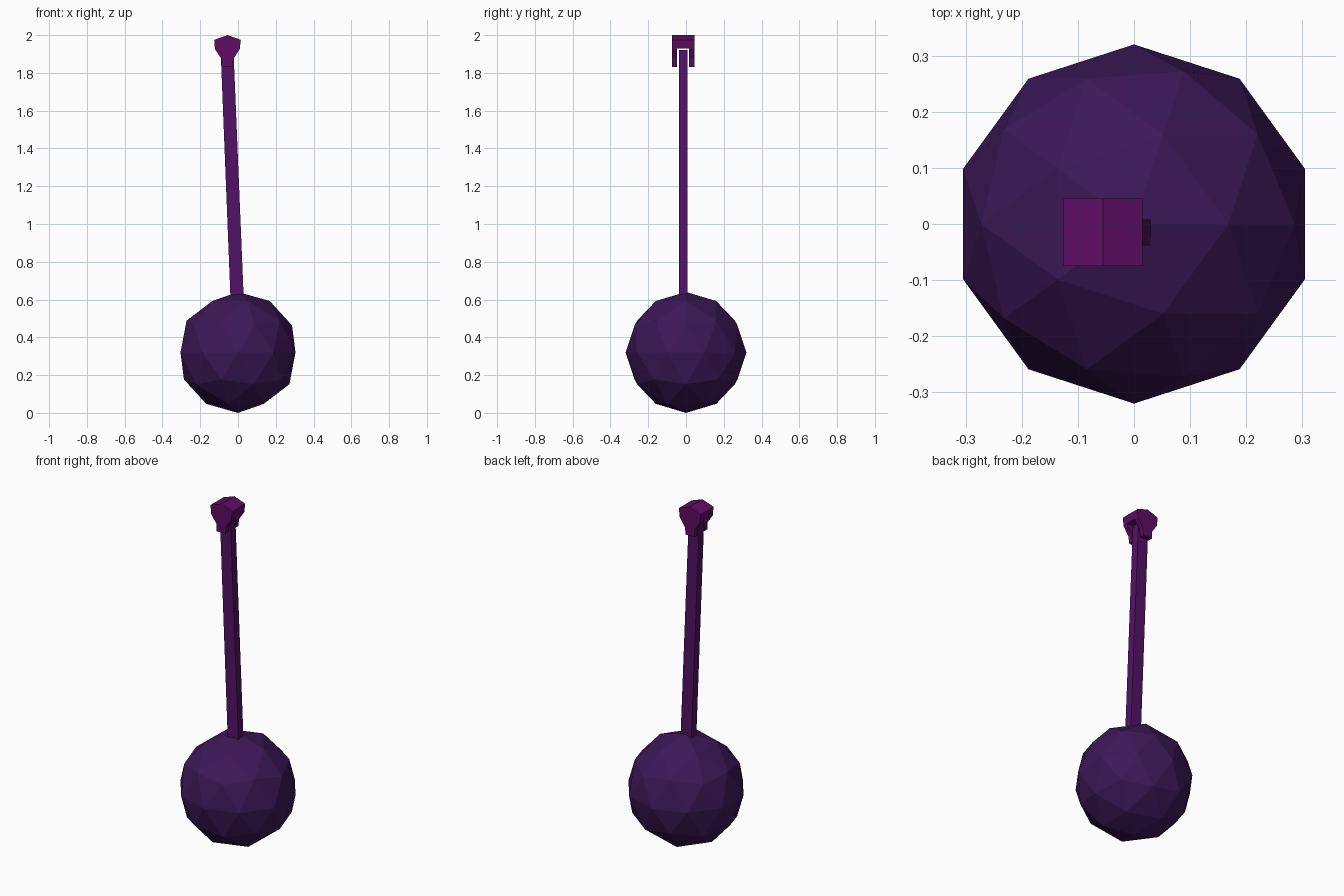
import bpy, bmesh
from mathutils import Vector

if "Cube" in bpy.data.objects:
    bpy.data.objects.remove(bpy.data.objects["Cube"])


def paint(obj, rgb):
    mat = bpy.data.materials.new(obj.name + "_paint")
    mat.diffuse_color = (*rgb, 1)
    mat.use_nodes = True
    mat.node_tree.nodes["Principled BSDF"].inputs["Base Color"].default_value = mat.diffuse_color
    obj.data.materials.append(mat)


def prism(name, profile, y0, y1):
    """Extrude an x-z outline from y0 to y1."""
    bm = bmesh.new()
    face = bm.faces.new([bm.verts.new((x, y0, z)) for x, z in profile])
    ext = bmesh.ops.extrude_face_region(bm, geom=[face])["geom"]
    bmesh.ops.translate(bm, vec=Vector((0, y1 - y0, 0)),
                        verts=[v for v in ext if isinstance(v, bmesh.types.BMVert)])
    bmesh.ops.recalc_face_normals(bm, faces=bm.faces)
    mesh = bpy.data.meshes.new(name)
    bm.to_mesh(mesh)
    bm.free()
    obj = bpy.data.objects.new(name, mesh)
    bpy.context.collection.objects.link(obj)
    return obj


# Faceted ball
bpy.ops.mesh.primitive_ico_sphere_add(subdivisions=2, radius=0.32, location=(0, 0, 0.32))
ball = bpy.context.object
ball.name = "ball"
paint(ball, (0.045, 0.009, 0.095))

# Leaning square handle, sunk slightly into the ball
handle = prism("handle", [(-0.04, 0.61), (0.03, 0.612), (-0.024, 1.922), (-0.092, 1.92)],
               -0.038, 0.008)
paint(handle, (0.085, 0.006, 0.13))

# Forked cap on the end of the handle
cap = prism("cap", [(-0.055, 2.0), (-0.126, 1.975), (-0.122, 1.925), (-0.088, 1.875),
                    (-0.086, 1.832), (-0.03, 1.832), (-0.024, 1.875), (0.009, 1.925),
                    (0.015, 1.975)], -0.075, 0.045)
paint(cap, (0.115, 0.004, 0.125))

# Slot that receives the handle
slot = prism("slot_cutter", [(-0.2, 1.7), (0.1, 1.7), (0.1, 1.93), (-0.2, 1.93)],
             -0.047, 0.017)
slot.hide_render = True
slot.hide_viewport = True
cut = cap.modifiers.new("slot", "BOOLEAN")
cut.object = slot
cut.operation = "DIFFERENCE"
cut.solver = "EXACT"
